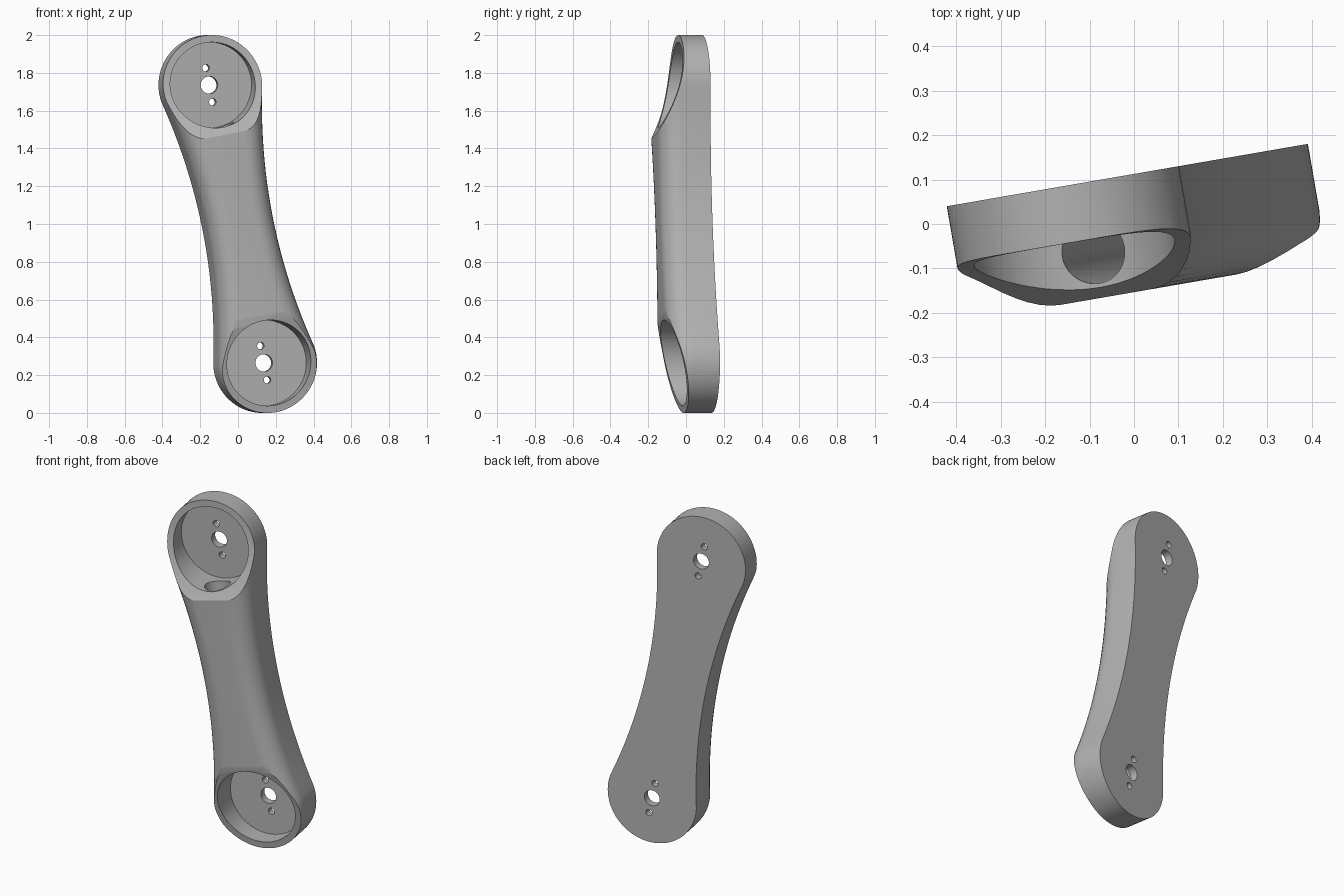
import bpy, bmesh, math
from mathutils import Matrix, Vector

if "Cube" in bpy.data.objects:
    bpy.data.objects.remove(bpy.data.objects["Cube"])

# Local axes: x across the arm, y along the arm, z from the back face to the front
YAW, TILT = math.radians(9.8), math.radians(11.3)
HALF, RADIUS, DEPTH, FILLET = 0.75, 0.265, 0.262, 0.11
WAIST, FLOOR, POCKET = 0.178, 0.045, 0.227


def obj_from(bm, name):
    bmesh.ops.recalc_face_normals(bm, faces=bm.faces)
    mesh = bpy.data.meshes.new(name)
    bm.to_mesh(mesh)
    bm.free()
    ob = bpy.data.objects.new(name, mesh)
    bpy.context.collection.objects.link(ob)
    return ob


def loft(name, rings):
    """Skin a stack of closed rings and cap both ends."""
    bm = bmesh.new()
    rows = [[bm.verts.new(p) for p in ring] for ring in rings]
    n = len(rows[0])
    for a, b in zip(rows, rows[1:]):
        for i in range(n):
            j = (i + 1) % n
            bm.faces.new((a[i], a[j], b[j], b[i]))
    bm.faces.new(rows[0])
    bm.faces.new(rows[-1])
    return obj_from(bm, name)


def cylinder(name, radius, length, matrix, segments):
    bm = bmesh.new()
    bmesh.ops.create_cone(bm, cap_ends=True, segments=segments, radius1=radius,
                          radius2=radius, depth=length, matrix=matrix)
    return obj_from(bm, name)


def outline():
    """Two round ends joined by concave sides."""
    dip = 0.04
    start = -math.asin(dip / RADIUS)
    edge = RADIUS * math.cos(start)
    reach = HALF - dip
    half = []
    for i in range(41):
        a = start + (math.pi - 2 * start) * i / 40
        half.append(Vector((RADIUS * math.cos(a), HALF + RADIUS * math.sin(a))))
    for i in range(1, 24):
        v = reach * (1 - i / 12)
        half.append(Vector((-WAIST - (edge - WAIST) * (v / reach) ** 2, v)))
    return half + [-p for p in half]


def inset(points, amount):
    result = []
    for i, p in enumerate(points):
        t = points[(i + 1) % len(points)] - points[i - 1]
        result.append(p + Vector((-t.y, t.x)).normalized() * amount)
    return result


# Arm body with a rounded front edge
base = outline()
rings = [[(p.x, p.y, 0) for p in base]]
for k in range(9):
    a = math.pi / 2 * k / 8
    z = DEPTH - FILLET + FILLET * math.sin(a)
    rings.append([(p.x, p.y, z) for p in inset(base, FILLET * (1 - math.cos(a)))])
arm = loft("link_arm", rings)

# Cutters for each end: sloping rim, round pocket, centre hole and two pin holes
cutters = []
for label, side, low, power in (("upper", 1, 0.128, 2.5), ("lower", -1, 0.15, 1.25)):
    profile = [(HALF + 0.4, 0.5), (HALF + 0.4, low)]
    for i in range(17):
        s = i / 16
        profile.append((HALF + RADIUS - 0.545 * s, low + (0.27 - low) * s ** power))
    profile.append((profile[-1][0], 0.5))
    cutters.append(loft(label + "_rim_cutter",
                        [[(x, side * v, d) for v, d in profile] for x in (-0.5, 0.5)]))
    centre = side * HALF
    cutters.append(cylinder(label + "_pocket_cutter", POCKET, 0.6,
                            Matrix.Translation((0, centre, FLOOR + 0.3)), 80))
    for name, offset, radius in (("centre", 0, 0.046), ("pin_a", 0.092, 0.019),
                                 ("pin_b", -0.092, 0.019)):
        cutters.append(cylinder(f"{label}_{name}_cutter", radius, 0.6,
                                Matrix.Translation((0, centre + offset, 0)), 32))

# Long bore linking the two pockets
cutters.append(cylinder("bore_cutter", 0.072, 2 * HALF - 0.2,
                        Matrix.Translation((0, 0, 0.157)) @ Matrix.Rotation(math.pi / 2, 4, 'X'), 40))

for cutter in cutters:
    cutter.hide_render = True
    mod = arm.modifiers.new(cutter.name, 'BOOLEAN')
    mod.operation, mod.solver, mod.object = 'DIFFERENCE', 'EXACT', cutter

# Apply the cuts and drop the cutters
bpy.context.view_layer.update()
graph = bpy.context.evaluated_depsgraph_get()
result = bpy.data.meshes.new_from_object(arm.evaluated_get(graph))
arm.modifiers.clear()
arm.data = result
for cutter in cutters:
    bpy.data.objects.remove(cutter)

# Stand the arm up, leaning and turned
ca, sa, ct, st = math.cos(TILT), math.sin(TILT), math.cos(YAW), math.sin(YAW)
place = Matrix(((ca * ct, -sa * ct, st, -0.015),
                (ca * st, -sa * st, -ct, 0.11),
                (sa, ca, 0, 1),
                (0, 0, 0, 1)))
arm.data.transform(place)

# Plain grey material
grey = bpy.data.materials.new("plain_grey")
grey.use_nodes = True
colour = (0.45, 0.45, 0.45, 1)
grey.diffuse_color = colour
grey.node_tree.nodes["Principled BSDF"].inputs["Base Color"].default_value = colour
arm.data.materials.clear()
arm.data.materials.append(grey)

bpy.ops.object.select_all(action='DESELECT')
arm.select_set(True)
bpy.context.view_layer.objects.active = arm
bpy.ops.object.shade_smooth_by_angle(angle=math.radians(30))
